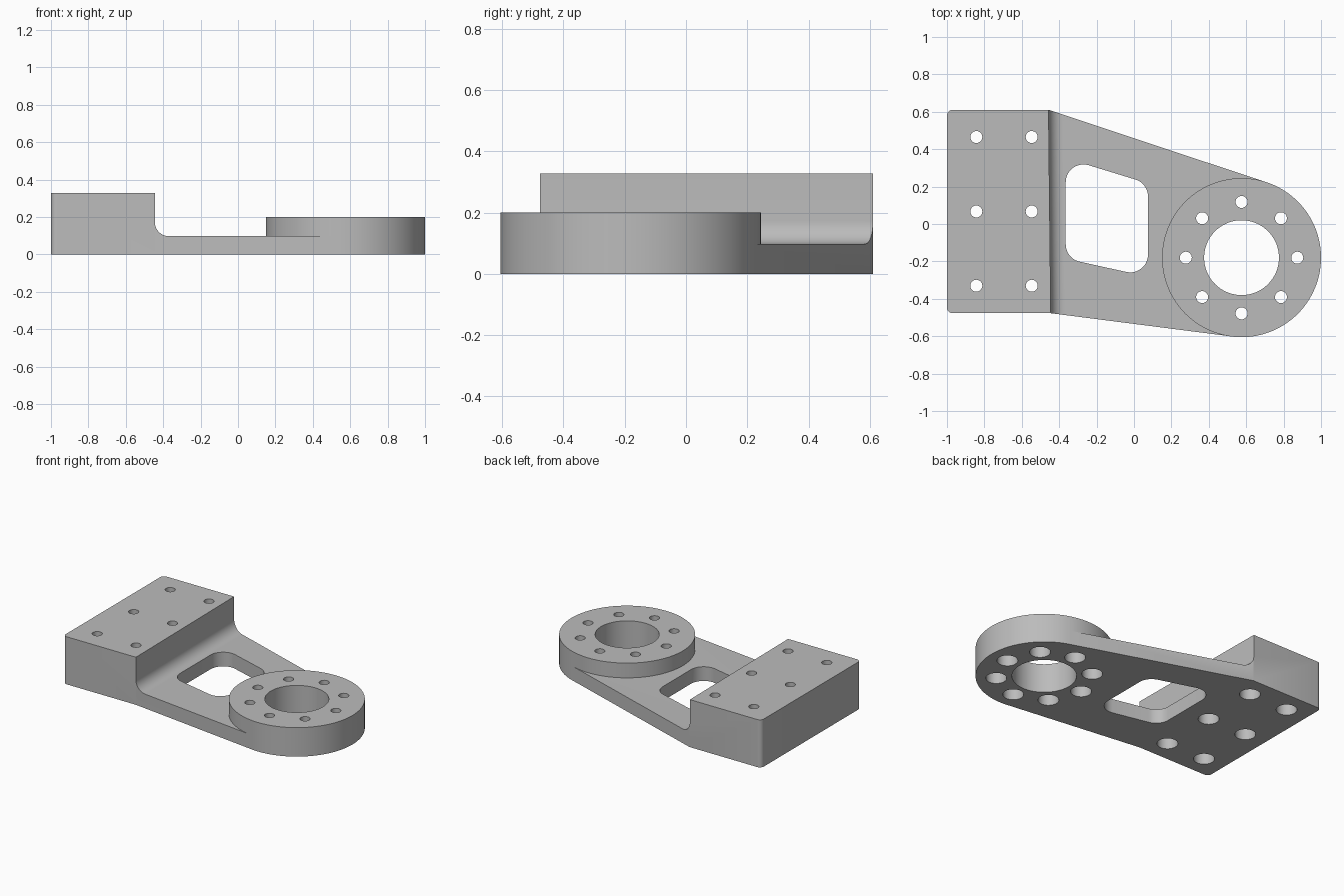
import bpy, bmesh, math
from mathutils import Vector, Matrix

if "Cube" in bpy.data.objects:
    bpy.data.objects.remove(bpy.data.objects["Cube"])

RING = Vector((0.575, -0.18))
RING_R = 0.425

grey = bpy.data.materials.new("plain grey")
grey.use_nodes = True
grey.diffuse_color = (0.5, 0.5, 0.5, 1)
grey.node_tree.nodes["Principled BSDF"].inputs["Base Color"].default_value = (0.5, 0.5, 0.5, 1)


def make_object(name, bm):
    bmesh.ops.recalc_face_normals(bm, faces=bm.faces)
    mesh = bpy.data.meshes.new(name)
    bm.to_mesh(mesh)
    bm.free()
    mesh.materials.append(grey)
    obj = bpy.data.objects.new(name, mesh)
    bpy.context.collection.objects.link(obj)
    return obj


def add_prism(bm, points, direction):
    """Extrude a closed loop of 3D points."""
    face = bm.faces.new([bm.verts.new(p) for p in points])
    extruded = bmesh.ops.extrude_face_region(bm, geom=[face])["geom"]
    verts = [g for g in extruded if isinstance(g, bmesh.types.BMVert)]
    bmesh.ops.translate(bm, verts=verts, vec=direction)


def add_turned(bm, centre, profile, sides):
    """Stack circles of (radius, height) into a closed turned solid."""
    loops = []
    for r, z in profile:
        angles = [2 * math.pi * i / sides for i in range(sides)]
        loops.append([bm.verts.new((centre.x + r * math.cos(a), centre.y + r * math.sin(a), z))
                      for a in angles])
    for low, high in zip(loops, loops[1:]):
        for i in range(sides):
            j = (i + 1) % sides
            bm.faces.new((low[i], low[j], high[j], high[i]))
    bm.faces.new(loops[0][::-1])
    bm.faces.new(loops[-1])


def fillet(before, corner, after, radius, steps=10):
    """Points of a round arc replacing a corner."""
    a = (before - corner).normalized()
    b = (after - corner).normalized()
    half = a.angle(b) / 2
    reach = radius / math.tan(half)
    centre = corner + (a + b).normalized() * (radius / math.sin(half))
    start = corner + a * reach - centre
    sweep = start.angle_signed(corner + b * reach - centre)
    return [centre + Matrix.Rotation(-sweep * i / steps, 2) @ start for i in range(steps + 1)]


def rounded(corners):
    """Round a list of (x, y, radius) corners."""
    out = []
    pts = [Vector(c[:2]) for c in corners]
    for i, c in enumerate(corners):
        if c[2]:
            out += fillet(pts[i - 1], pts[i], pts[(i + 1) % len(pts)], c[2])
        else:
            out.append(pts[i])
    return out


def tangent(point, side):
    """Where a line from the point touches the ring."""
    d = Vector(point) - RING
    r = RING_R - 0.0005
    a = math.atan2(d.y, d.x) + side * math.acos(r / d.length)
    return RING + r * Vector((math.cos(a), math.sin(a)))


def combine(target, tool, operation):
    mod = target.modifiers.new("combine", 'BOOLEAN')
    mod.operation = operation
    mod.solver = 'EXACT'
    mod.object = tool
    bpy.context.view_layer.objects.active = target
    bpy.ops.object.modifier_apply(modifier=mod.name)
    bpy.data.objects.remove(tool)


# Mounting block and tapering arm, as one tall outline
back, front = (-0.455, 0.61), (-0.445, -0.477)
t_back, t_front = tangent(back, -1), tangent(front, 1)
outline = rounded([(-1, 0.61, 0.03), (-1, -0.477, 0.03), (*front, 0),
                   (*t_front, 0), (*RING, 0), (*t_back, 0), (*back, 0)])
bm = bmesh.new()
add_prism(bm, [(p.x, p.y, 0) for p in outline], (0, 0, 0.328))
bracket = make_object("bracket", bm)

# Step above the arm, with a round inner corner
step = rounded([(-0.451, 0.5, 0), (-0.451, 0.098, 0.075), (1.5, 0.098, 0), (1.5, 0.5, 0)])
bm = bmesh.new()
add_prism(bm, [(p.x, -1, p.y) for p in step], (0, 2, 0))
bmesh.ops.rotate(bm, verts=bm.verts, cent=(-0.451, 0.067, 0), matrix=Matrix.Rotation(0.011, 3, 'Z'))
combine(bracket, make_object("step_cutter", bm), 'DIFFERENCE')

# Ring boss
bm = bmesh.new()
add_turned(bm, RING, [(RING_R, 0), (RING_R, 0.2)], 128)
combine(bracket, make_object("ring_boss", bm), 'UNION')

# Window, bore and counterbored screw holes
bm = bmesh.new()
window = rounded([(-0.365, 0.352, 0.095), (-0.365, -0.185, 0.095),
                  (0.075, -0.282, 0.095), (0.075, 0.217, 0.095)])
add_prism(bm, [(p.x, p.y, -0.1) for p in window], (0, 0, 0.5))
add_turned(bm, RING, [(0.2, -0.1), (0.2, 0.5)], 96)


def add_screw_hole(centre, depth):
    add_turned(bm, centre, [(0.065, -0.1), (0.065, depth), (0.032, depth), (0.032, 0.5)], 32)


for i in range(8):
    a = i * math.pi / 4
    add_screw_hole(RING + 0.298 * Vector((math.cos(a), math.sin(a))), 0.1)
for x in (-0.843, -0.547):
    for y in (0.465, 0.067, -0.33):
        add_screw_hole(Vector((x, y)), 0.2)
combine(bracket, make_object("hole_cutter", bm), 'DIFFERENCE')

# Smooth curves, sharp edges
bpy.ops.object.select_all(action='DESELECT')
bracket.select_set(True)
bpy.context.view_layer.objects.active = bracket
bpy.ops.object.shade_smooth_by_angle(angle=math.radians(30))
